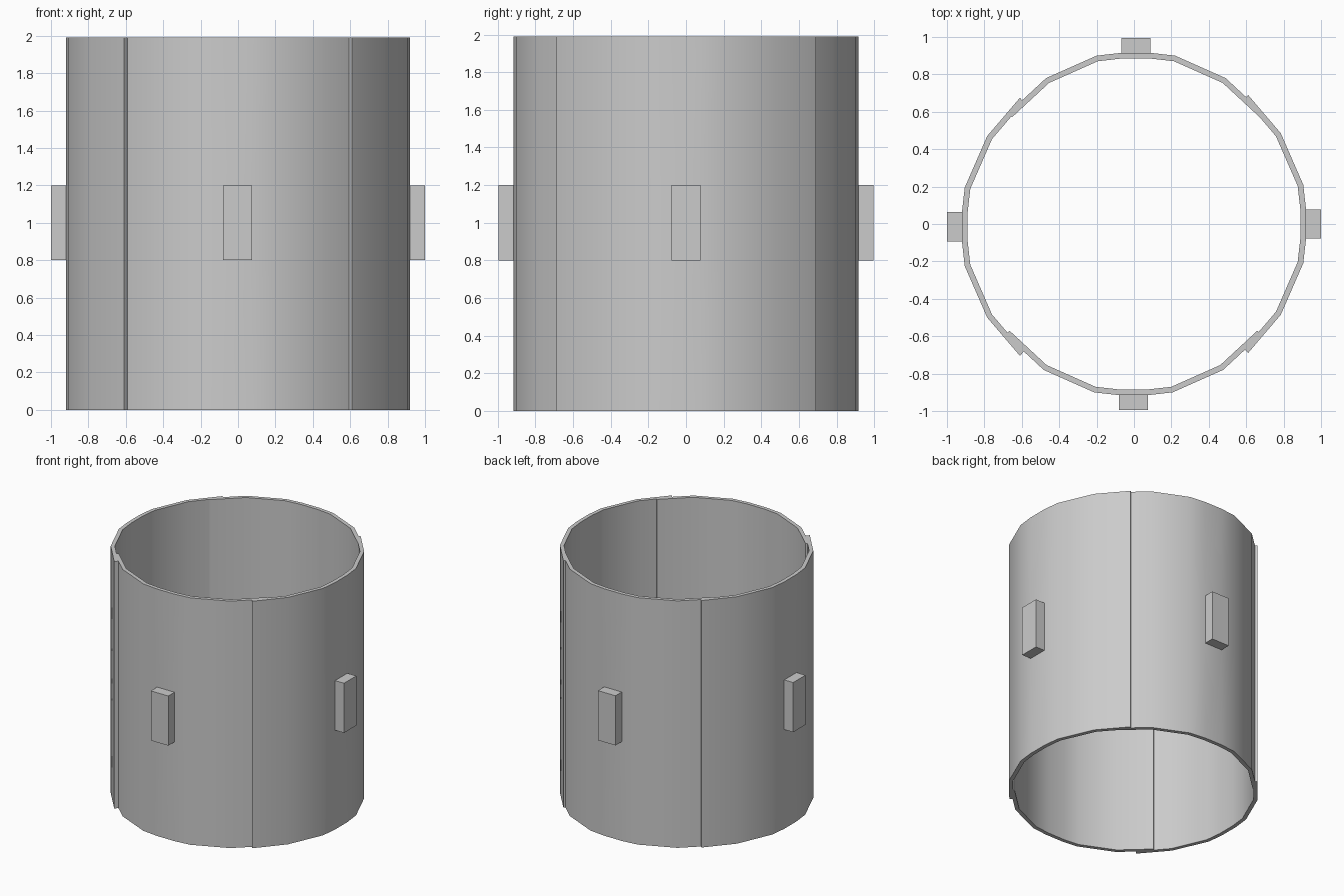
import bpy, bmesh, math
from mathutils import Matrix, Vector

if "Cube" in bpy.data.objects:
    bpy.data.objects.remove(bpy.data.objects["Cube"])

ROWS = (0.0, 0.8, 1.2, 1.99)


def panel(name, half, turn, offset, reach):
    """Curved quarter wall with a lug; half = outward/sideways points of one half profile."""
    prof = [(-s, -r) for r, s in reversed(half)] + [(s, -r) for r, s in half]
    bm = bmesh.new()
    grid = [[bm.verts.new((x, y, z)) for x, y in prof] for z in ROWS]
    faces = []
    for j in range(len(ROWS) - 1):
        for i in range(len(prof) - 1):
            f = bm.faces.new((grid[j][i], grid[j][i + 1], grid[j + 1][i + 1], grid[j + 1][i]))
            faces.append(f)
    lug = faces[(len(prof) - 1) + len(half) - 1]

    # wall thickness
    res = bmesh.ops.extrude_face_region(bm, geom=faces, use_keep_orig=True)
    for v in res["geom"]:
        if isinstance(v, bmesh.types.BMVert):
            v.co.x *= 0.967
            v.co.y *= 0.967

    # lug pushed out of the middle face
    res = bmesh.ops.extrude_discrete_faces(bm, faces=[lug])
    for v in res["faces"][0].verts:
        v.co.y = -reach

    bmesh.ops.recalc_face_normals(bm, faces=bm.faces)
    bm.transform(Matrix.Translation(Vector(offset)) @ Matrix.Rotation(math.radians(turn), 4, 'Z'))
    me = bpy.data.meshes.new(name)
    bm.to_mesh(me)
    bm.free()
    ob = bpy.data.objects.new(name, me)
    bpy.context.collection.objects.link(ob)
    bpy.ops.object.select_all(action='DESELECT')
    ob.select_set(True)
    bpy.context.view_layer.objects.active = ob
    bpy.ops.object.shade_smooth_by_angle(angle=math.radians(40))


# side panels lap over the ends of the front and back panels
outer = [(0.92, 0.078), (0.905, 0.21), (0.785, 0.485), (0.61, 0.69)]
inner = [(0.915, 0.078), (0.9, 0.21), (0.78, 0.48), (0.59, 0.685)]

panel("front_panel", inner, 0, (-0.003, 0, 0), 0.995)
panel("right_panel", outer, 90, (0, 0, 0), 1.0)
panel("back_panel", inner, 180, (0.01, 0, 0), 0.995)
panel("left_panel", outer, 270, (0, -0.015, 0), 1.0)
